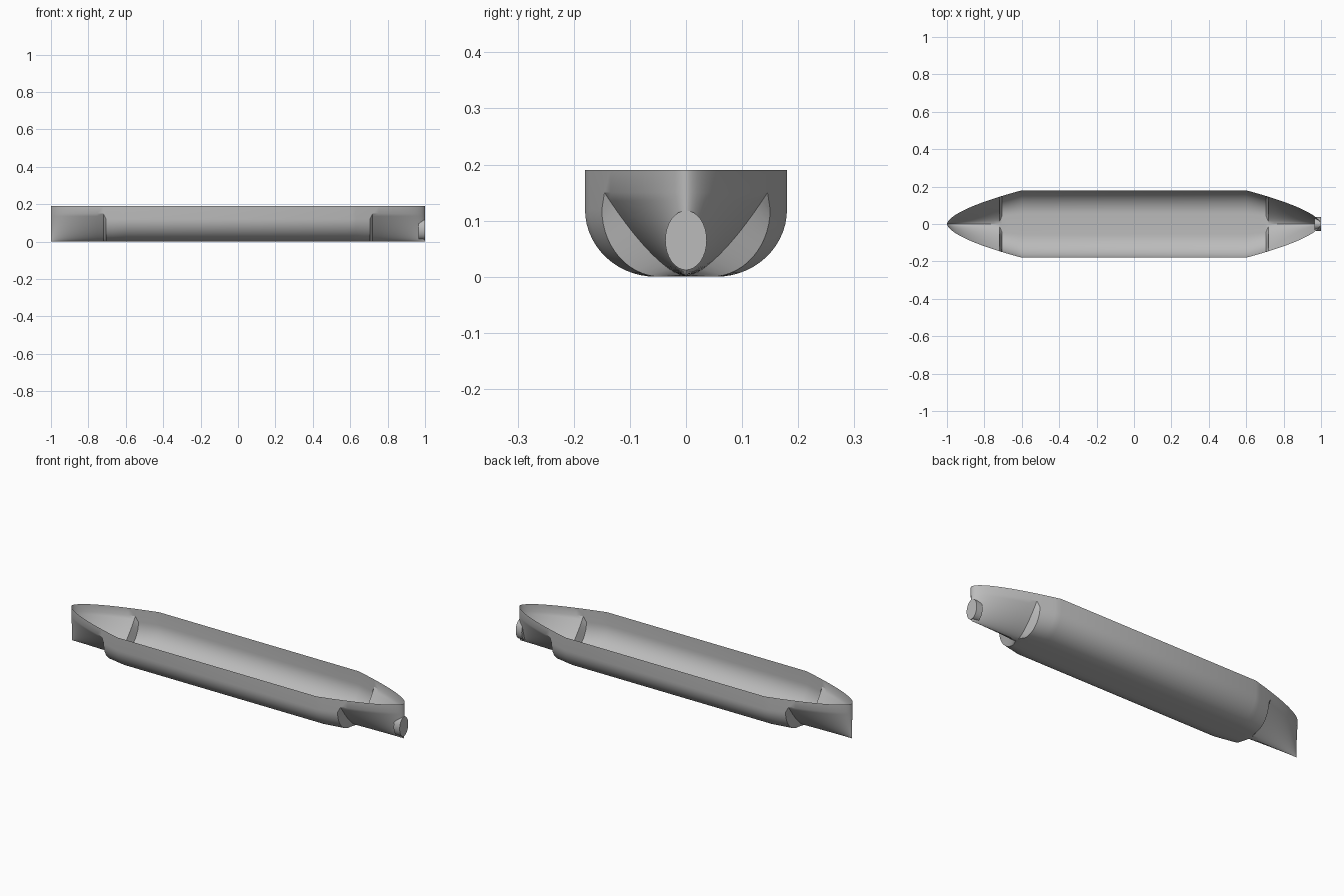
import bpy, bmesh, math
from mathutils import Matrix

cube = bpy.data.objects.get("Cube")
if cube:
    bpy.data.objects.remove(cube, do_unlink=True)

gray = bpy.data.materials.new("hull gray")
gray.use_nodes = True
color = (0.5, 0.5, 0.5, 1)
gray.diffuse_color = color
gray.node_tree.nodes["Principled BSDF"].inputs["Base Color"].default_value = color

TOP, BEAM, MID, STEP = 0.19, 0.18, 0.6, 0.72
CURVE_STEPS = 14


def half_width(x):
    """Deck outline: parallel sides, rounded taper to the stems."""
    t = min(1.0, (1 - abs(x)) / (1 - MID))
    return BEAM * t ** 0.6


def cargo_section(w):
    """Half of a U section with a broad rounded bilge and flat bottom."""
    pts = [(w, TOP)]
    for i in range(CURVE_STEPS + 1):
        a = math.pi / 2 * i / CURVE_STEPS
        pts.append((w * (0.3 + 0.7 * math.cos(a)), 0.12 * (1 - math.sin(a))))
    return pts + [(0, 0)]


def bow_section(w):
    """Half of a flared V section that meets at the keel."""
    pts = [(w, TOP)]
    n = CURVE_STEPS + 1
    for i in range(n + 1):
        y = 1 - i / n
        pts.append((w * y, 0.15 * y ** 1.5))
    return pts


def make_object(name, bm):
    mesh = bpy.data.meshes.new(name)
    bm.to_mesh(mesh)
    bm.free()
    mesh.materials.append(gray)
    obj = bpy.data.objects.new(name, mesh)
    bpy.context.collection.objects.link(obj)
    bpy.ops.object.select_all(action="DESELECT")
    obj.select_set(True)
    bpy.context.view_layer.objects.active = obj
    bpy.ops.object.shade_smooth_by_angle(angle=math.radians(30))
    return obj


# Open hull: lofted sections, with a step between cargo body and each bow
half = [(x, cargo_section) for x in (MID, 0.63, 0.67, 0.705)]
for i in range(17):
    half.append((1 - (1 - STEP) * (1 - i / 16) ** 2, bow_section))
stations = [(-x, f) for x, f in reversed(half)] + half

bm = bmesh.new()
rings = []
for x, section in stations:
    side = section(half_width(x))
    ring = side + [(-y, z) for y, z in reversed(side[:-1])]
    rings.append([bm.verts.new((x, y, z)) for y, z in ring])
for a, b in zip(rings, rings[1:]):
    for i in range(len(a) - 1):
        bm.faces.new((a[i], b[i], b[i + 1], a[i + 1]))
bmesh.ops.remove_doubles(bm, verts=bm.verts, dist=0.0001)
make_object("open_hull", bm)

# Short oval bulb on the bow stem
bm = bmesh.new()
bmesh.ops.create_cone(bm, cap_ends=True, segments=32, radius1=1, radius2=1, depth=0.036)
bmesh.ops.transform(bm, verts=bm.verts, matrix=Matrix.Translation((0.982, 0, 0.065))
                    @ Matrix.Diagonal((1, 0.037, 0.053, 1))
                    @ Matrix.Rotation(math.pi / 2, 4, "Y"))
make_object("bow_bulb", bm)
